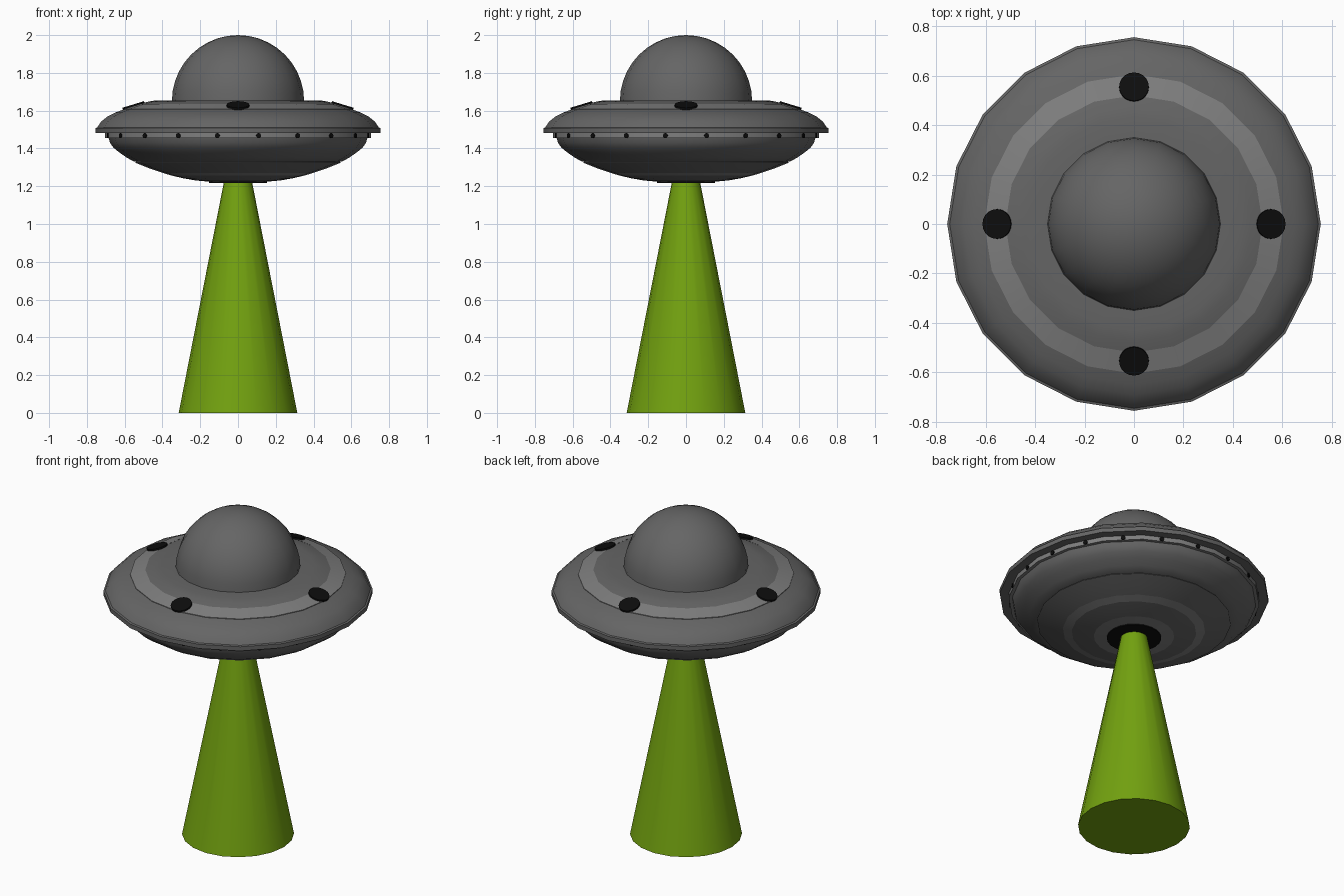
import bpy, bmesh, math
from mathutils import Matrix, Vector

if "Cube" in bpy.data.objects:
    bpy.data.objects.remove(bpy.data.objects["Cube"])

SIDES = 20


def material(name, r, g, b):
    m = bpy.data.materials.new(name)
    m.diffuse_color = (r, g, b, 1)
    m.use_nodes = True
    m.node_tree.nodes["Principled BSDF"].inputs["Base Color"].default_value = m.diffuse_color
    return m


GREY = material("dark_grey", 0.13, 0.13, 0.13)
LIGHT = material("light_grey", 0.21, 0.21, 0.21)
BLACK = material("black", 0.004, 0.004, 0.004)
GREEN = material("green", 0.17, 0.36, 0.005)


def finish(bm, name, mat, angle=30):
    me = bpy.data.meshes.new(name)
    bm.to_mesh(me)
    bm.free()
    ob = bpy.data.objects.new(name, me)
    bpy.context.collection.objects.link(ob)
    me.materials.append(mat)
    bpy.ops.object.select_all(action='DESELECT')
    ob.select_set(True)
    bpy.context.view_layer.objects.active = ob
    bpy.ops.object.shade_smooth_by_angle(angle=math.radians(angle))
    return ob


def lathe(name, profile, mat):
    """Turn a (radius, height) profile, listed from top to bottom, around z."""
    bm = bmesh.new()
    rings = []
    for r, z in profile:
        if r < 1e-5:
            rings.append([bm.verts.new((0, 0, z))] * SIDES)
        else:
            rings.append([bm.verts.new((r * math.cos(a), r * math.sin(a), z))
                          for a in (math.tau * i / SIDES for i in range(SIDES))])
    for top, low in zip(rings, rings[1:]):
        for i in range(SIDES):
            j = (i + 1) % SIDES
            quad = list(dict.fromkeys((top[i], low[i], low[j], top[j])))
            bm.faces.new(quad)
    return finish(bm, name, mat)


def disc(name, radius, depth, centre, normal, mat, segments=20):
    bm = bmesh.new()
    rot = Vector((0, 0, 1)).rotation_difference(Vector(normal)).to_matrix().to_4x4()
    bmesh.ops.create_cone(bm, cap_ends=True, segments=segments, radius1=radius,
                          radius2=radius, depth=depth,
                          matrix=Matrix.Translation(centre) @ rot)
    return finish(bm, name, mat)


# Domed cockpit
lathe("dome", [(0.35 * math.sin(t), 1.65 + 0.35 * math.cos(t))
               for t in (math.pi / 2 * i / 10 for i in range(11))], GREY)

# Upper hull: flat deck, light trim band, curved shoulder and rim lip
lathe("upper_deck", [(0.33, 1.655), (0.43, 1.655), (0.475, 1.648), (0.522, 1.634)], GREY)
lathe("upper_band", [(0.52, 1.636), (0.605, 1.610), (0.605, 1.604)], LIGHT)
lathe("upper_shell", [(0.60, 1.608), (0.65, 1.590), (0.69, 1.570), (0.725, 1.542),
                      (0.745, 1.512)], GREY)
lathe("rim_lip", [(0.743, 1.512), (0.755, 1.508), (0.755, 1.482), (0.69, 1.482)], GREY)

# Band under the rim that carries the small lights
lathe("light_band", [(0.704, 1.483), (0.704, 1.455), (0.67, 1.455)], LIGHT)

# Lower hull in stepped rings
lathe("lower_shell", [(0.685, 1.456), (0.678, 1.430), (0.66, 1.405), (0.63, 1.380),
                      (0.59, 1.352), (0.55, 1.330), (0.53, 1.330)], GREY)
lathe("lower_ring_outer", [(0.54, 1.331), (0.545, 1.325), (0.47, 1.295), (0.40, 1.271)], GREY)
lathe("lower_ring_middle", [(0.40, 1.271), (0.35, 1.256)], LIGHT)
lathe("lower_ring_inner", [(0.35, 1.256), (0.29, 1.242), (0.226, 1.231)], GREY)
lathe("lower_ring_centre", [(0.226, 1.231), (0.145, 1.223)], LIGHT)
disc("beam_opening", 0.153, 0.012, (0, 0, 1.224), (0, 0, 1), BLACK)

# Four round ports lying on the sloping upper band
slope = math.radians(17)
for k in range(4):
    a = math.pi / 2 * k
    out = Vector((math.cos(a), math.sin(a), 0))
    normal = out * math.sin(slope) + Vector((0, 0, math.cos(slope)))
    disc(f"port_{k + 1}", 0.06, 0.016, out * 0.553 + Vector((0, 0, 1.625)), normal, BLACK)

# Small lights, one on each flat of the light band
for k in range(SIDES):
    a = math.tau * (k + 0.5) / SIDES
    out = Vector((math.cos(a), math.sin(a), 0))
    disc(f"rim_light_{k + 1}", 0.013, 0.012, out * 0.695 + Vector((0, 0, 1.468)), out, BLACK, 12)

# Light beam reaching the floor
lathe("beam", [(0, 1.22), (0.075, 1.22), (0.314, 0), (0, 0)], GREEN)
